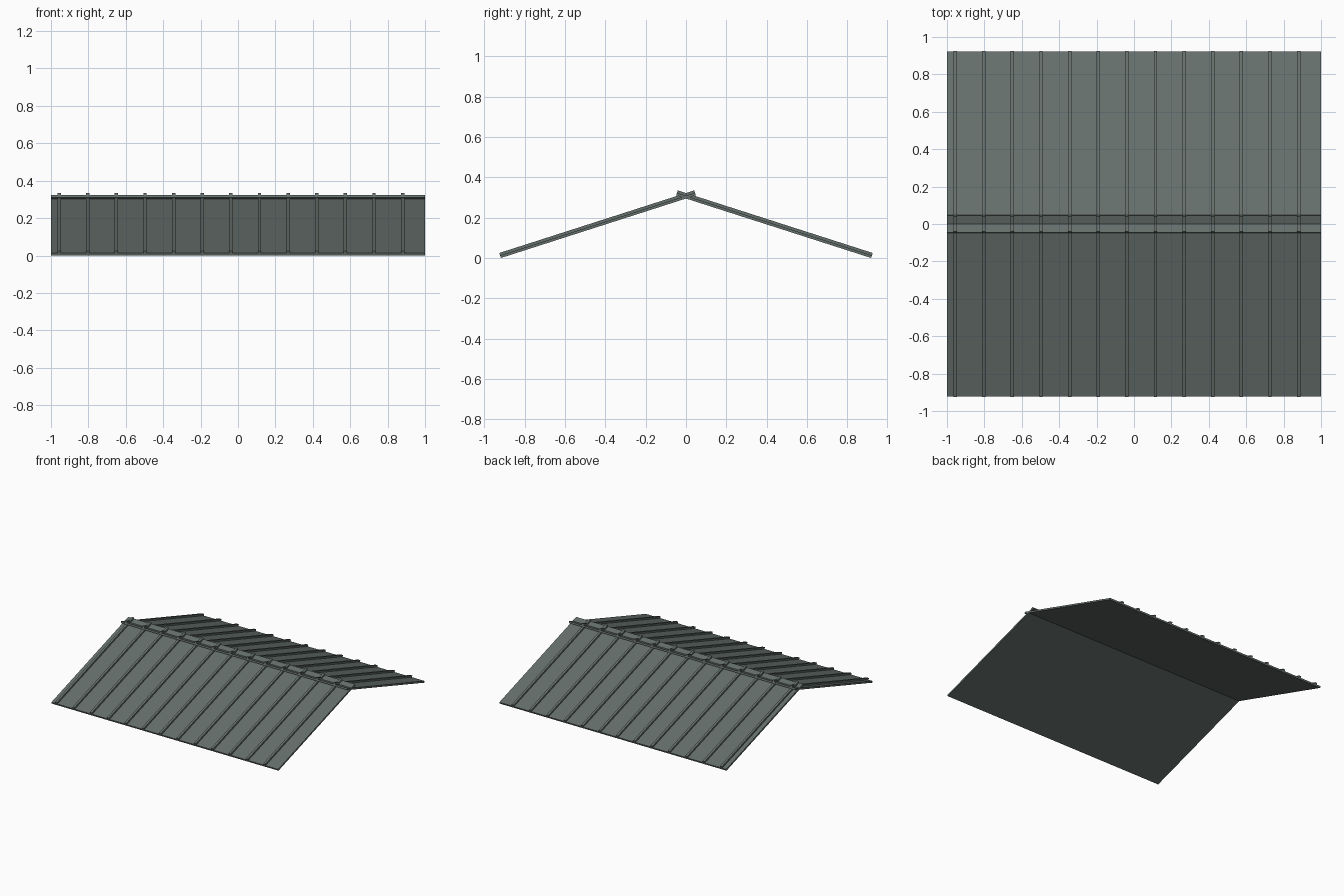
import bpy, math
from mathutils import Matrix, Vector

if "Cube" in bpy.data.objects:
    bpy.data.objects.remove(bpy.data.objects["Cube"])

SLOPE = math.radians(17.8)
PANEL_T, RIB_H, RIB_W = 0.013, 0.013, 0.018
EAVE_Y, END_Y = -0.918, 0.049          # sheets run past the ridge and cross
LENGTH = (END_Y - EAVE_Y) / math.cos(SLOPE)

mat = bpy.data.materials.new("dark_grey_metal")
mat.diffuse_color = (0.13, 0.16, 0.15, 1)
mat.use_nodes = True
mat.node_tree.nodes["Principled BSDF"].inputs["Base Color"].default_value = mat.diffuse_color


def box(name, x0, x1, z0, z1, flip):
    """Box lying on the sloped plane; flip turns it to the back slope."""
    pts = [Vector((x, y, z)) for x in (x0, x1) for y in (0, LENGTH) for z in (z0, z1)]
    m = Matrix.Translation((0, EAVE_Y, 0)) @ Matrix.Rotation(SLOPE, 4, 'X')
    pts = [m @ p for p in pts]
    faces = [(0, 1, 3, 2), (4, 6, 7, 5), (0, 4, 5, 1),
             (2, 3, 7, 6), (0, 2, 6, 4), (1, 5, 7, 3)]
    if flip:
        pts = [Vector((p.x, -p.y, p.z)) for p in pts]
        faces = [f[::-1] for f in faces]
    me = bpy.data.meshes.new(name)
    me.from_pydata(pts, [], faces)
    me.materials.append(mat)
    ob = bpy.data.objects.new(name, me)
    bpy.context.collection.objects.link(ob)


for side, flip in (("front", False), ("back", True)):
    # Roof sheet
    box(side + "_roof_sheet", -1, 1, 0, PANEL_T, flip)
    # Standing seams, evenly spaced
    for i in range(13):
        x = -0.956 + i * 0.153
        box(f"{side}_seam_{i + 1}", x - RIB_W / 2, x + RIB_W / 2,
            PANEL_T, PANEL_T + RIB_H, flip)
